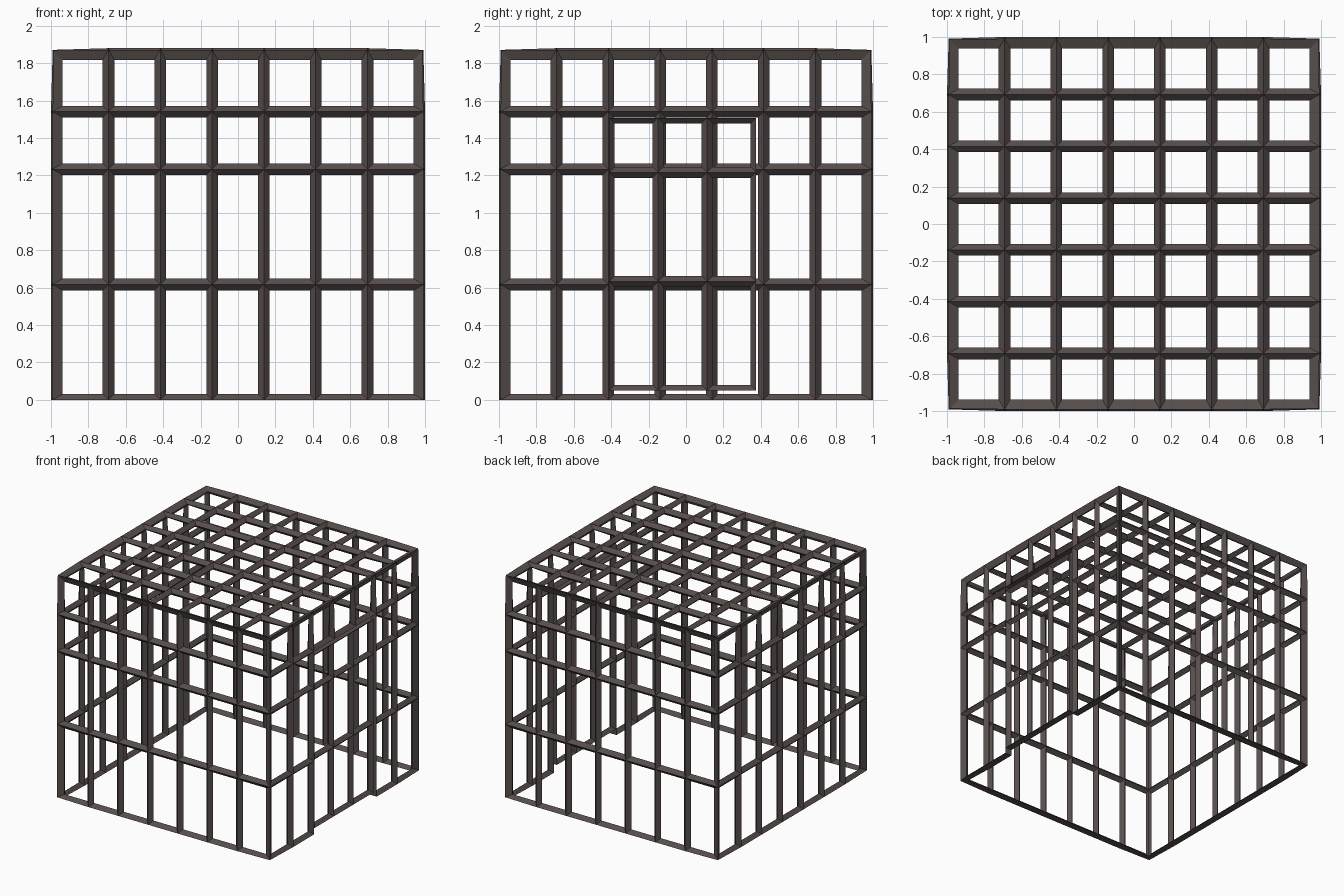
import bpy, bmesh
from mathutils import Vector

if "Cube" in bpy.data.objects:
    bpy.data.objects.remove(bpy.data.objects["Cube"])

metal = bpy.data.materials.new("dark_brown_iron")
metal.diffuse_color = (0.095, 0.076, 0.073, 1.0)
metal.use_nodes = True
metal.node_tree.nodes["Principled BSDF"].inputs["Base Color"].default_value = metal.diffuse_color


def add_grid(bm, us, vs, place, skip=None):
    """Rectangular panel of quads; place(u, v) maps to 3D, skip(u, v) leaves holes."""
    for u0, u1 in zip(us, us[1:]):
        for v0, v1 in zip(vs, vs[1:]):
            if skip and skip((u0 + u1) / 2, (v0 + v1) / 2):
                continue
            bm.faces.new([bm.verts.new(place(u, v)) for u, v in
                          ((u0, v0), (u1, v0), (u1, v1), (u0, v1))])


def bars_from_grid(name, src, h):
    """Turn every edge of the grid into a diamond-section bar of half width h."""
    bmesh.ops.remove_doubles(src, verts=src.verts, dist=1e-4)
    bmesh.ops.recalc_face_normals(src, faces=src.faces)
    src.normal_update()
    bm = bmesh.new()
    outer = {v: bm.verts.new(v.co + v.normal * h) for v in src.verts}
    inner = {v: bm.verts.new(v.co - v.normal * h) for v in src.verts}
    for f in src.faces:
        inset = {}
        for l in f.loops:
            a = (l.link_loop_next.vert.co - l.vert.co).normalized()
            b = (l.link_loop_prev.vert.co - l.vert.co).normalized()
            inset[l.vert] = bm.verts.new(l.vert.co + (a + b) * h)
        for l in f.loops:
            p, q = l.vert, l.link_loop_next.vert
            bm.faces.new((outer[p], outer[q], inset[q], inset[p]))
            bm.faces.new((inner[q], inner[p], inset[p], inset[q]))
    # flat closing strip along open borders
    for e in src.edges:
        if e.is_boundary:
            p, q = e.verts
            bm.faces.new((outer[p], inner[p], inner[q], outer[q]))
    bmesh.ops.recalc_face_normals(bm, faces=bm.faces)
    me = bpy.data.meshes.new(name)
    bm.to_mesh(me)
    bm.free()
    src.free()
    me.materials.append(metal)
    ob = bpy.data.objects.new(name, me)
    bpy.context.collection.objects.link(ob)
    return ob


E, TOP, H = 0.969, 1.849, 0.031
cols = [E * (2 * i / 7 - 1) for i in range(8)]
rows = [TOP * k / 6 for k in (0, 2, 4, 5, 6)]

# cage: four walls and roof, with a doorway in the right wall
cage = bmesh.new()
for s in (-1, 1):
    add_grid(cage, cols, rows, lambda u, v: Vector((u, s * E, v)))
add_grid(cage, cols, rows, lambda u, v: Vector((-E, u, v)))
add_grid(cage, cols, rows, lambda u, v: Vector((E, u, v)),
         skip=lambda u, v: abs(u) < cols[5] and v < rows[3])
add_grid(cage, cols, cols, lambda u, v: Vector((u, v, TOP)))
bars_from_grid("cage_bars", cage, H)

# door: the doorway panel, slightly smaller, sitting in the opening
K = 0.946
door = bmesh.new()
add_grid(door, [c * K - 0.018 for c in cols[2:6]],
         [r * K + 0.05 for r in rows[:4]],
         lambda u, v: Vector((E, u, v)))
bars_from_grid("door_bars", door, H * K)
